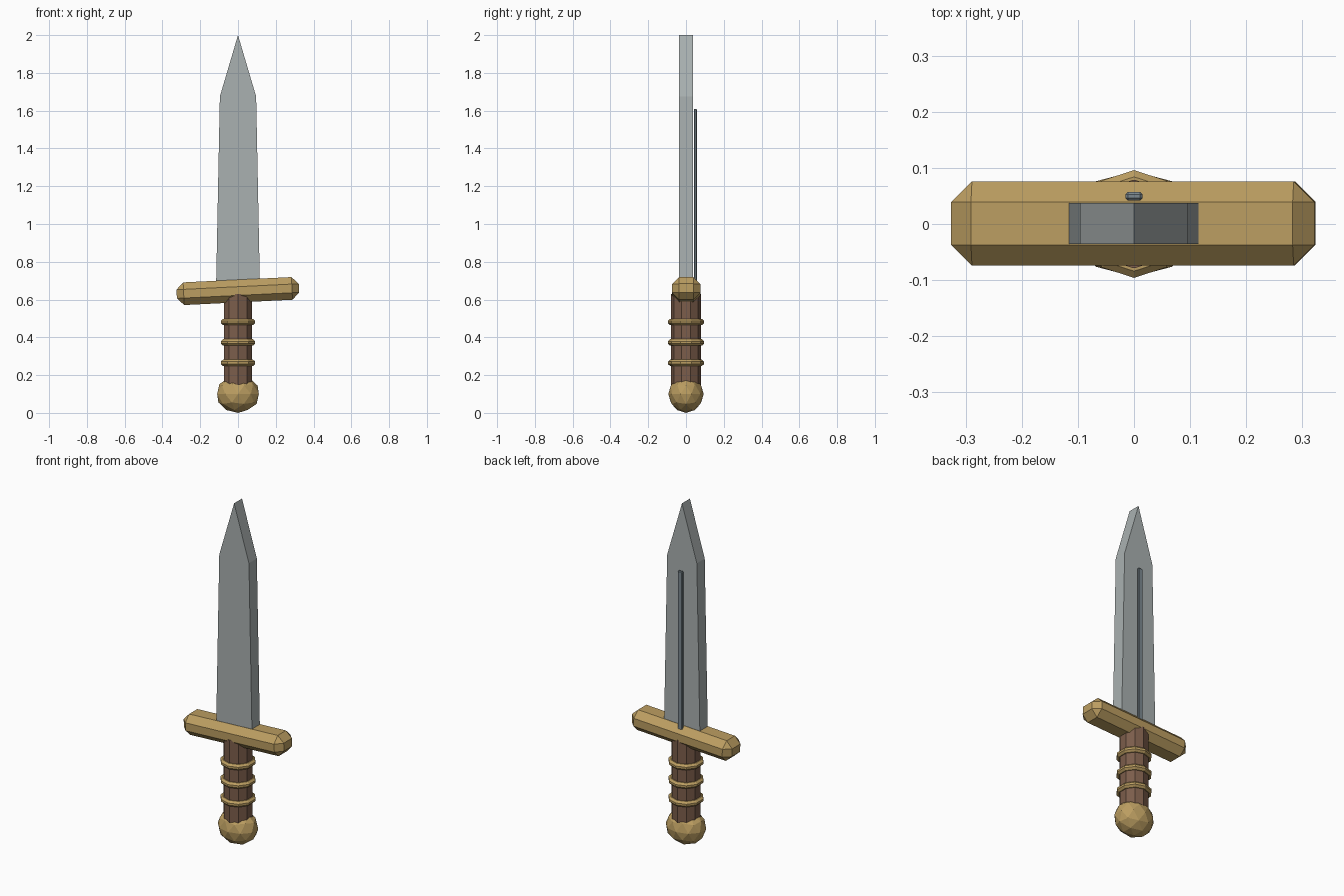
import bpy, bmesh, math
from mathutils import Matrix

if "Cube" in bpy.data.objects:
    bpy.data.objects.remove(bpy.data.objects["Cube"])


def material(name, rgb):
    m = bpy.data.materials.new(name)
    m.diffuse_color = (*rgb, 1)
    m.use_nodes = True
    m.node_tree.nodes["Principled BSDF"].inputs["Base Color"].default_value = m.diffuse_color
    return m


STEEL = material("steel", (0.40, 0.44, 0.44))
DARK_STEEL = material("dark_steel", (0.20, 0.25, 0.28))
GOLD = material("gold", (0.50, 0.34, 0.12))
WOOD = material("wood", (0.20, 0.11, 0.07))


def finish(name, bm, mat):
    bmesh.ops.recalc_face_normals(bm, faces=bm.faces)
    me = bpy.data.meshes.new(name)
    bm.to_mesh(me)
    bm.free()
    me.materials.append(mat)
    ob = bpy.data.objects.new(name, me)
    bpy.context.collection.objects.link(ob)
    return ob


def bevelled_box(name, size, centre, bevel, mat, tilt=0):
    bm = bmesh.new()
    bmesh.ops.create_cube(bm, size=1, matrix=Matrix.Diagonal((*size, 1)))
    bmesh.ops.bevel(bm, geom=bm.edges[:], offset=bevel, segments=1, affect='EDGES')
    bm.transform(Matrix.Translation(centre) @ Matrix.Rotation(tilt, 4, 'Y'))
    return finish(name, bm, mat)


def lathe(name, profile, mat, sides=10, closed=False):
    """Faceted turned part from (radius, z) points, a corner facing +y."""
    bm = bmesh.new()
    rings = []
    for r, z in profile:
        angles = [math.pi / 2 + 2 * math.pi * i / sides for i in range(sides)]
        rings.append([bm.verts.new((r * math.cos(a), r * math.sin(a), z)) for a in angles])
    pairs = list(zip(rings, rings[1:]))
    if closed:
        pairs.append((rings[-1], rings[0]))
    else:
        bm.faces.new(rings[0])
        bm.faces.new(rings[-1])
    for lo, hi in pairs:
        for i in range(sides):
            j = (i + 1) % sides
            bm.faces.new((lo[i], lo[j], hi[j], hi[i]))
    return finish(name, bm, mat)


# Blade: pointed outline extruded along y
half = [(0.117, 0.62), (0.096, 1.675)]
outline = half + [(0, 2.0)] + [(-x, z) for x, z in reversed(half)]
bm = bmesh.new()
face = bm.faces.new([bm.verts.new((x, -0.036, z)) for x, z in outline])
ext = bmesh.ops.extrude_face_region(bm, geom=[face], use_keep_orig=True)
moved = [g for g in ext["geom"] if isinstance(g, bmesh.types.BMVert)]
bmesh.ops.translate(bm, verts=moved, vec=(0, 0.073, 0))
finish("blade", bm, STEEL)

# Dark strip along the back of the blade
bevelled_box("blade_strip", (0.03, 0.015, 0.97), (0, 0.0495, 1.125), 0.004, DARK_STEEL)

# Slightly tilted crossguard
bevelled_box("crossguard", (0.648, 0.15, 0.12), (-0.001, 0.001, 0.645), 0.037, GOLD,
             tilt=-math.radians(2.8))

# Grip and its three bands
lathe("grip", [(0.079, 0.14), (0.079, 0.63)], WOOD)
for n, z in enumerate((0.265, 0.373, 0.481), 1):
    lathe(f"grip_band_{n}", [(0.074, z - 0.017), (0.084, z - 0.017), (0.096, z - 0.006),
                             (0.096, z + 0.006), (0.084, z + 0.017), (0.074, z + 0.017)],
          GOLD, closed=True)

# Pommel
bm = bmesh.new()
bmesh.ops.create_icosphere(bm, subdivisions=2, radius=1)
bm.transform(Matrix.Translation((0, 0, 0.1)) @ Matrix.Diagonal((0.116, 0.094, 0.1, 1)))
finish("pommel", bm, GOLD)
